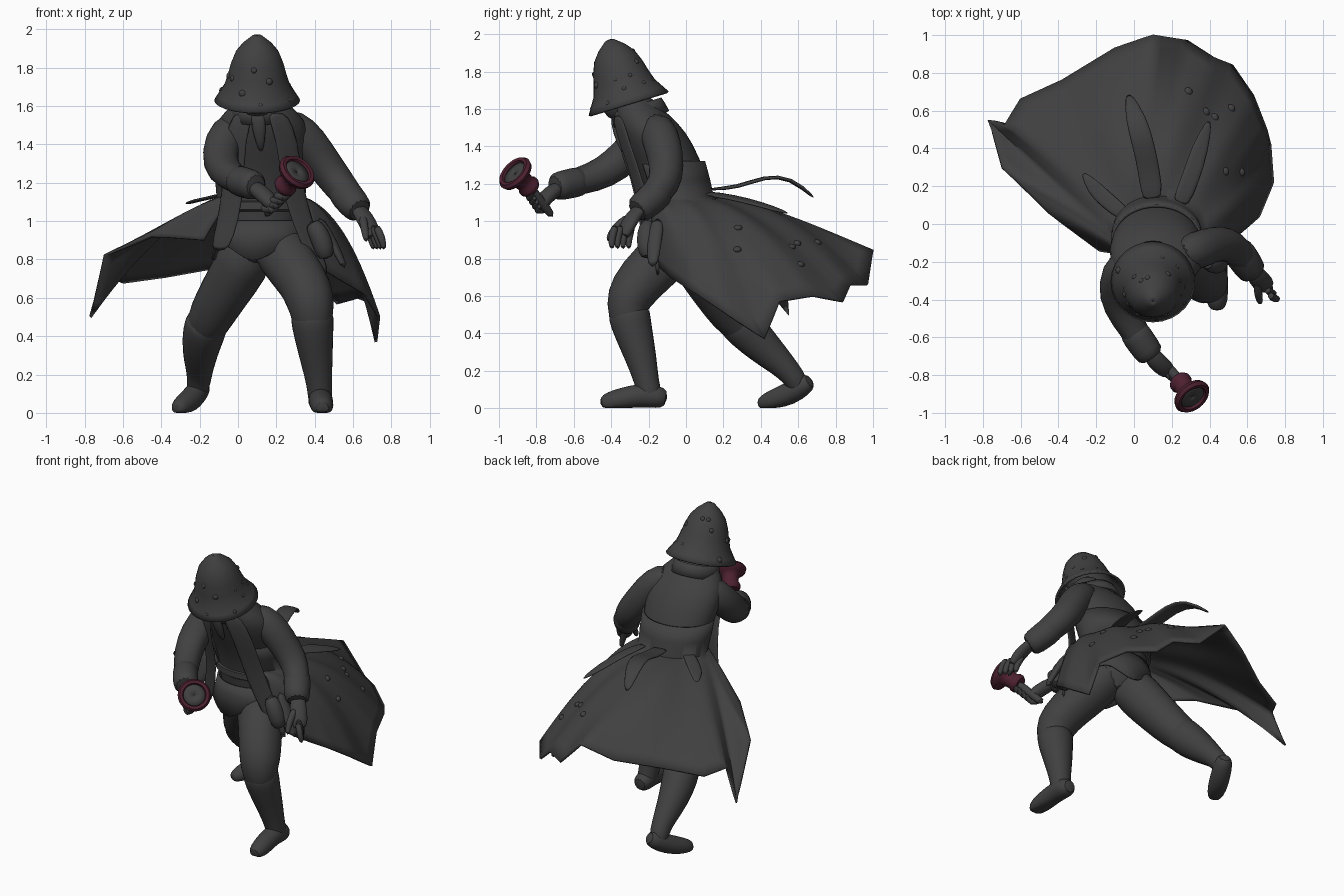
import bpy, bmesh, math, random
from mathutils import Vector

random.seed(4)
cube = bpy.data.objects.get("Cube")
if cube:
    bpy.data.objects.remove(cube)
X, Y, Z = Vector((1, 0, 0)), Vector((0, 1, 0)), Vector((0, 0, 1))


def material(name, rgb):
    m = bpy.data.materials.new(name)
    m.use_nodes = True
    m.diffuse_color = (*rgb, 1)
    bsdf = m.node_tree.nodes["Principled BSDF"]
    bsdf.inputs["Base Color"].default_value = (*rgb, 1)
    bsdf.inputs["Roughness"].default_value = 0.8
    return m


CHARCOAL = material("charcoal cloth", (0.052, 0.052, 0.052))
MAROON = material("maroon metal", (0.076, 0.015, 0.03))


def finish(name, bm, mat=CHARCOAL, subsurf=0, thick=0, angle=50):
    bmesh.ops.recalc_face_normals(bm, faces=bm.faces)
    me = bpy.data.meshes.new(name)
    bm.to_mesh(me)
    bm.free()
    ob = bpy.data.objects.new(name, me)
    bpy.context.collection.objects.link(ob)
    me.materials.append(mat)
    if thick:
        mod = ob.modifiers.new("thickness", "SOLIDIFY")
        mod.thickness, mod.offset = thick, 0
    if subsurf:
        mod = ob.modifiers.new("smooth", "SUBSURF")
        mod.levels = mod.render_levels = subsurf
    bpy.ops.object.select_all(action="DESELECT")
    ob.select_set(True)
    bpy.context.view_layer.objects.active = ob
    bpy.ops.object.shade_smooth_by_angle(angle=math.radians(angle))
    return ob


def skin(bm, rows, closed=True):
    """Bridge rows of points with quads."""
    vs = [[bm.verts.new(p) for p in row] for row in rows]
    n = len(rows[0])
    for a, b in zip(vs, vs[1:]):
        for i in range(n if closed else n - 1):
            j = (i + 1) % n
            bm.faces.new((a[i], a[j], b[j], b[i]))
    return vs


def ring(c, u, v, ru, rv, n=14):
    steps = [math.tau * i / n for i in range(n)]
    return [c + u * ru * math.cos(t) + v * rv * math.sin(t) for t in steps]


def tube(name, path, squash=1.0, floor=False, wrinkle=0.0):
    """Round limb through (x, y, z, radius) stations, with a frame that never twists."""
    pts = [Vector(p[:3]) for p in path]
    rows, side = [], None
    for i, p in enumerate(pts):
        d = (pts[min(i + 1, len(pts) - 1)] - pts[max(i - 1, 0)]).normalized()
        if side is None:
            side = d.cross(Z) if abs(d.z) < .98 else X
        side = (side - d * side.dot(d)).normalized()
        up = side.cross(d)
        r = path[i][3]
        row = ring(p, side, up, r, r * squash)
        row = [q + (q - p) * random.uniform(-wrinkle, wrinkle) for q in row]
        if floor:
            for q in row:
                q.z = max(q.z, 0.0)
        rows.append(row)
    bm = bmesh.new()
    vs = skin(bm, rows)
    bm.faces.new(vs[0])
    bm.faces.new(vs[-1])
    return finish(name, bm, subsurf=1)


def ribbon(name, path, across, width, thick=0.015, taper=0.3):
    """Flat strap that narrows at its end."""
    across = Vector(across).normalized()
    rows = []
    for i, p in enumerate(path):
        w = width / 2 * (taper if i == len(path) - 1 else 1)
        rows.append([Vector(p) + across * w * k for k in (-1, 0, 1)])
    bm = bmesh.new()
    skin(bm, rows, closed=False)
    return finish(name, bm, subsurf=1, thick=thick)


def lathe(name, profile, base, axis, mat=CHARCOAL, thick=0, n=28):
    axis = Vector(axis).normalized()
    u = axis.cross(Y).normalized()
    v = axis.cross(u)
    bm = bmesh.new()
    skin(bm, [ring(Vector(base) + axis * h, u, v, r, r, n) for r, h in profile])
    return finish(name, bm, mat, thick=thick)


def blob(name, c, size):
    bm = bmesh.new()
    bmesh.ops.create_uvsphere(bm, u_segments=14, v_segments=9, radius=1)
    bmesh.ops.scale(bm, vec=size, verts=bm.verts)
    bmesh.ops.translate(bm, vec=c, verts=bm.verts)
    return finish(name, bm)


# Torso, leaning forward
bm = bmesh.new()
stations = [(0, .76, .1, .1), (-.02, .9, .2, .17), (-.03, 1.1, .22, .17), (-.07, 1.25, .23, .18),
            (-.15, 1.42, .26, .19), (-.21, 1.53, .24, .17), (-.26, 1.61, .14, .12), (-.3, 1.7, .08, .08)]
vs = skin(bm, [ring(Vector((.12, y, z)), X, Y, rx, ry, 20) for y, z, rx, ry in stations])
bm.faces.new(vs[0])
bm.faces.new(vs[-1])
finish("torso", bm, subsurf=1)

# Wind-blown coat skirt, swept from the back of the torso to a ragged hem
hem = [(.36, -.19, .8), (.52, -.08, .7), (.66, .04, .62), (.735, .22, .5), (.72, .42, .37), (.7, .5, .57),
       (.63, .68, .6), (.52, .84, .57), (.42, .88, .66), (.28, .97, .66), (.1, 1.0, .84), (-.1, .93, .76),
       (-.38, .76, .71), (-.6, .66, .68), (-.68, .53, .71), (-.77, .55, .5), (-.7, .3, .82), (-.45, .06, .92),
       (-.18, -.14, .9)]
SUB, ROWS = 4, 14
total = (len(hem) - 1) * SUB
ends = []
for k in range(total + 1):
    i = min(k // SUB, len(hem) - 2)
    ends.append(Vector(hem[i]).lerp(Vector(hem[i + 1]), k / SUB - i))
columns = []
for k, end in enumerate(ends):
    reach = min(7, k, total - k)
    near = ends[k - reach:k + reach + 1]
    soft = sum(near, Vector()) / len(near)
    a = math.radians(-50 + 280 * k / total)
    c, s = math.cos(a), math.sin(a)
    top = Vector((.12 + .225 * c, -.03 + .175 * s, 1.12))
    lift = .19 * min(1, .25 + 1.6 * (1 - k / total))
    mid = (top + soft) / 2 + Z * lift + X * .1 * max(0, 1 - 2.2 * k / total)
    col = [Vector((.12 + .235 * c, -.09 + .185 * s, 1.32)), Vector((.12 + .232 * c, -.06 + .182 * s, 1.22))]
    for j in range(ROWS + 1):
        t = j / ROWS
        p = top * (1 - t) ** 2 + mid * 2 * t * (1 - t) + soft * t * t + (end - soft) * t ** 3
        p.z += .01 * math.sin(k * .6) * math.sin(math.pi * t)
        col.append(p)
    columns.append(col)
bm = bmesh.new()
skin(bm, columns, closed=False)
finish("coat_skirt", bm, thick=.015, angle=70)
for k, j in ((30, 11), (28, 11), (21, 8), (26, 13), (34, 12), (18, 10)):
    blob("coat_barnacle", columns[k][j], (.024, .024, .018))

# Waistcoat skirt below the belt, and the belt
turn = [math.tau * i / 36 for i in range(36)]
bm = bmesh.new()
flare = [[Vector((.12 + (.2 + d) * math.cos(t), -.03 + (.16 + d) * math.sin(t),
                  1.07 - d * 4.5 - (.04 * math.cos(t * 4 + .6) if d > .04 else 0)))
          for t in turn] for d in (.015, .03, .052)]
skin(bm, flare)
finish("waistcoat_skirt", bm, thick=.012)
bm = bmesh.new()
skin(bm, [[Vector((.12 + rx * math.cos(t), -.03 + (rx - .05) * math.sin(t), z)) for t in turn]
          for rx, z in ((.22, 1.05), (.236, 1.06), (.236, 1.1), (.22, 1.11))])
finish("belt", bm)

# Straps: belt tails in the wind, lapels, neckcloth
ribbon("long_belt_tail", [(.1, .12, 1.17), (.08, .28, 1.18), (.05, .42, 1.24), (.01, .56, 1.235),
                          (-.03, .69, 1.12)], (1, .15, 0), .12, .02)
ribbon("left_belt_tail", [(.24, .1, 1.15), (.3, .24, 1.13), (.35, .4, 1.09), (.4, .55, 1.04)], (1, -.4, -.2), .1)
ribbon("right_belt_tail", [(-.04, .04, 1.15), (-.15, .13, 1.12), (-.21, .19, 1.11), (-.27, .27, 1.09)], (1, .7, .1), .09)
ribbon("right_lapel", [(.03, -.37, 1.57), (-.02, -.34, 1.42), (-.02, -.26, 1.22), (-.05, -.22, 1.0),
                       (-.1, -.2, .84)], (1, -.5, 0), .13, taper=.9)
ribbon("left_lapel", [(.2, -.37, 1.57), (.26, -.33, 1.42), (.28, -.25, 1.2), (.33, -.21, 1.0),
                      (.45, -.15, .7)], (1, .5, 0), .13, taper=.7)
ribbon("neckcloth", [(.1, -.39, 1.57), (.11, -.38, 1.48), (.12, -.33, 1.36)], X, .08, .03)
lathe("collar", [(.15, -.07), (.14, -.02), (.13, .01)], (.1, -.26, 1.61), (0, -.3, 1), thick=.015)

# Head and battered bell-shaped hat
blob("head", (.1, -.34, 1.65), (.1, .12, .12))
hat_base, hat_axis = Vector((.1, -.31, 1.64)), Vector((0, -.29, .957))
hat = [(.218, -.015), (.196, .02), (.165, .07), (.146, .13), (.13, .19), (.106, .25), (.07, .295), (.04, .32),
       (.022, .335), (.002, .34)]
lathe("hat", hat, hat_base, hat_axis, thick=.014)
for i in range(18):
    r, h = random.choice(hat[1:6])
    a = i * 2.4
    p = hat_base + hat_axis * h + (X * math.cos(a) + hat_axis.cross(X) * math.sin(a)) * (r - .003)
    s = random.uniform(.012, .022)
    blob("hat_barnacle", p, (s, s, s))

# Sleeves with cuffs
tube("right_sleeve", [(.04, -.19, 1.52, .085), (-.06, -.22, 1.46, .105), (-.1, -.32, 1.35, .1),
                      (-.08, -.43, 1.26, .09), (0, -.57, 1.21, .077), (.1, -.71, 1.185, .068)], wrinkle=.06)
tube("right_cuff", [(-.02, -.54, 1.22, .08), (.02, -.6, 1.205, .083), (.07, -.67, 1.19, .08), (.1, -.71, 1.18, .074)])
tube("left_sleeve", [(.22, -.17, 1.53, .085), (.33, -.14, 1.46, .105), (.41, -.11, 1.35, .1), (.49, -.1, 1.24, .092),
                     (.55, -.14, 1.16, .086), (.64, -.26, 1.06, .068)], wrinkle=.06)
tube("left_cuff", [(.53, -.12, 1.18, .086), (.57, -.17, 1.13, .088), (.61, -.23, 1.08, .083), (.64, -.27, 1.05, .075)])

# Hands
tube("left_palm", [(.61, -.22, 1.09, .045), (.66, -.29, 1.02, .055), (.69, -.32, .96, .056), (.71, -.34, .91, .04)],
     squash=.65)
for i in range(4):
    dx, dy = .018 * (i - 1.5), .03 * (1.5 - i)
    tube("left_finger", [(.69 + dx, -.33 + dy, .98, .022), (.725 + dx, -.355 + dy, .91, .021),
                         (.735 + dx, -.35 + dy, .85, .014)])
tube("left_thumb", [(.65, -.3, 1.03, .024), (.66, -.39, .96, .022), (.67, -.42, .89, .014)])
tube("right_palm", [(.07, -.66, 1.19, .045), (.12, -.73, 1.15, .052), (.17, -.77, 1.1, .05), (.19, -.79, 1.07, .035)],
     squash=.8)
for i in range(4):
    s = .022 * i
    tube("right_finger", [(.12 + s, -.73 - s, 1.07 + s, .022), (.17 + s, -.81 - s * .6, 1.05 + s, .023),
                          (.22 + s, -.78 - s * .6, 1.09 + s, .017)])

# Hand lamp: grip, flared horn and inner lens
base, axis = Vector((.235, -.825, 1.17)), Vector((.13, -.16, .155)).normalized()
tube("lamp_grip", [(.14, -.71, 1.02, .024), (.2, -.78, 1.11, .026), (.25, -.84, 1.185, .03)])
lathe("lamp_horn", [(.01, 0), (.05, 0), (.06, .015), (.06, .035), (.05, .05), (.053, .085), (.07, .112),
                    (.098, .125), (.104, .145), (.092, .162), (.074, .16), (.064, .13), (.01, .12)],
      base, axis, MAROON)
lathe("lamp_lens", [(.068, .145), (.034, .143), (.001, .142)], base, axis, thick=.006)

# Breeches run to the ankle; boots wrap them from the knee, then feet
tube("left_leg", [(.16, .02, .94, .14), (.24, -.1, .82, .15), (.34, -.24, .69, .14), (.38, -.31, .59, .13),
                  (.385, -.32, .5, .11), (.4, -.27, .36, .085)], wrinkle=.05)
tube("left_boot", [(.385, -.31, .54, .105), (.386, -.305, .5, .118), (.395, -.28, .4, .105), (.41, -.24, .27, .086),
                   (.425, -.21, .14, .066), (.43, -.19, .06, .066), (.43, -.18, .02, .05)])
tube("left_foot", [(.43, -.1, .05, .045), (.43, -.15, .06, .065), (.43, -.24, .07, .066), (.435, -.33, .05, .064),
                   (.44, -.41, .03, .06), (.44, -.46, .022, .035)], floor=True)
tube("right_leg", [(.08, 0, .9, .14), (.02, .07, .77, .15), (-.07, .16, .63, .135), (-.14, .24, .51, .122),
                   (-.18, .31, .43, .105), (-.2, .42, .32, .08)], wrinkle=.05)
tube("right_boot", [(-.15, .25, .5, .105), (-.165, .28, .465, .12), (-.19, .37, .37, .108), (-.2, .47, .275, .086),
                    (-.2, .55, .2, .066), (-.21, .6, .13, .062), (-.22, .61, .08, .045)])
tube("right_foot", [(-.18, .67, .15, .04), (-.2, .63, .125, .06), (-.24, .55, .075, .064), (-.28, .47, .04, .062),
                    (-.31, .41, .025, .045), (-.32, .39, .02, .025)], floor=True)

# Hip pouches and scabbard on the left side
tube("hip_pouch", [(.38, -.2, 1.0, .04), (.42, -.21, .94, .055), (.45, -.21, .86, .055), (.46, -.2, .8, .04)])
tube("scabbard", [(.42, -.15, 1.02, .04), (.5, -.17, .88, .04), (.56, -.18, .75, .03)], squash=.6)
